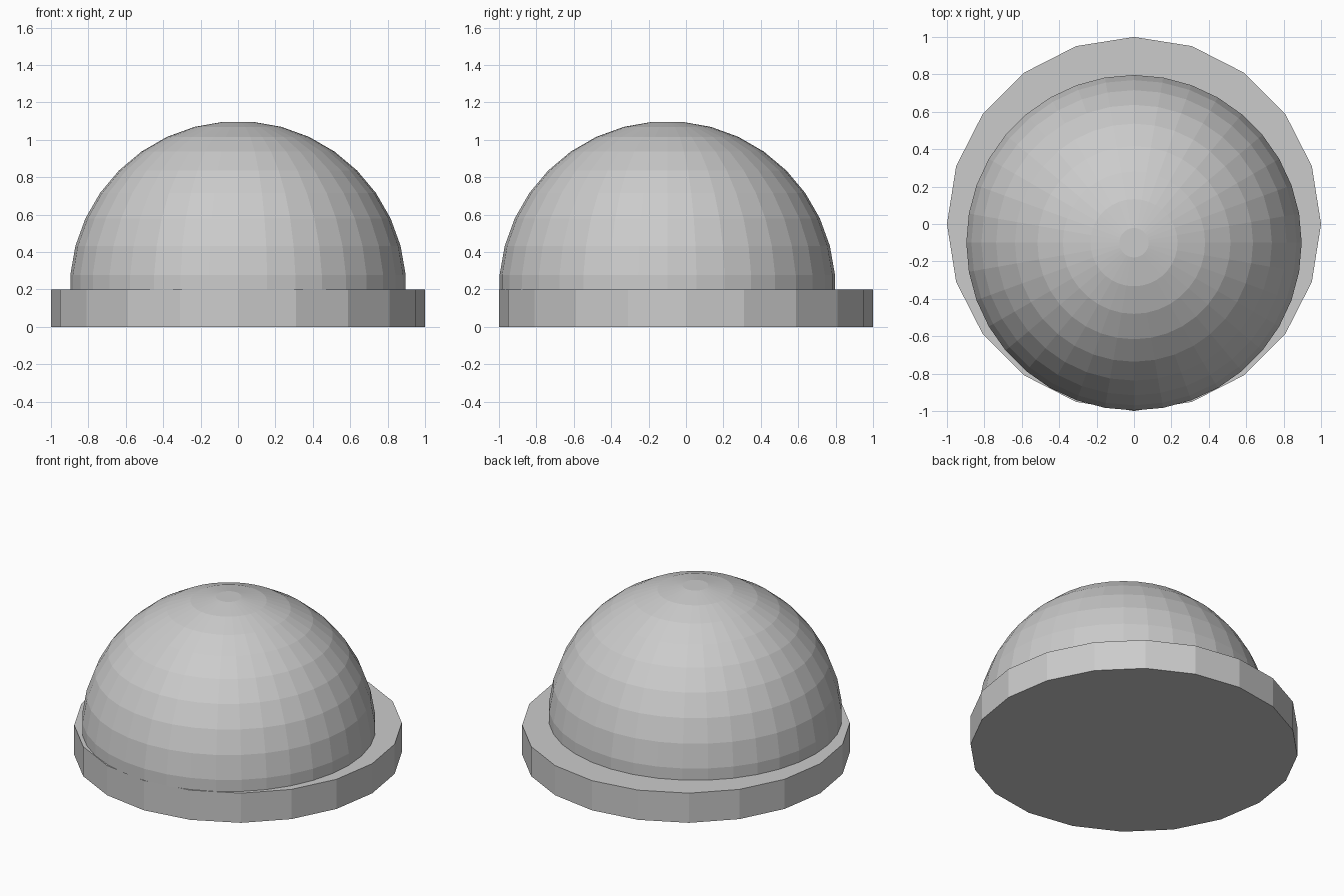
import bpy, bmesh
from math import sin, cos, pi, radians

if "Cube" in bpy.data.objects:
    bpy.data.objects.remove(bpy.data.objects["Cube"])


def lathe(name, profile, sides, location):
    """Stack rings of (radius, z) from bottom to top and cap both ends."""
    bm = bmesh.new()
    rings = [[bm.verts.new((r * cos(2 * pi * i / sides), r * sin(2 * pi * i / sides), z))
              for i in range(sides)] for r, z in profile]
    for low, high in zip(rings, rings[1:]):
        for i in range(sides):
            j = (i + 1) % sides
            bm.faces.new((low[i], low[j], high[j], high[i]))
    bm.faces.new(rings[0][::-1])
    bm.faces.new(rings[-1])
    mesh = bpy.data.meshes.new(name)
    bm.to_mesh(mesh)
    bm.free()
    obj = bpy.data.objects.new(name, mesh)
    obj.location = location
    bpy.context.collection.objects.link(obj)
    return obj


# Round base plate, 20 flat sides
lathe("base_plate", [(1, 0), (1, 0.2)], 20, (0, 0, 0))

# Faceted half-sphere dome, set off towards the front
R = 0.9
profile = [(R * cos(radians(5)), 0)]
profile += [(R * cos(radians(a)), R * sin(radians(a))) for a in range(5, 90, 10)]
lathe("dome", profile, 36, (0, -0.1, 0.2))
